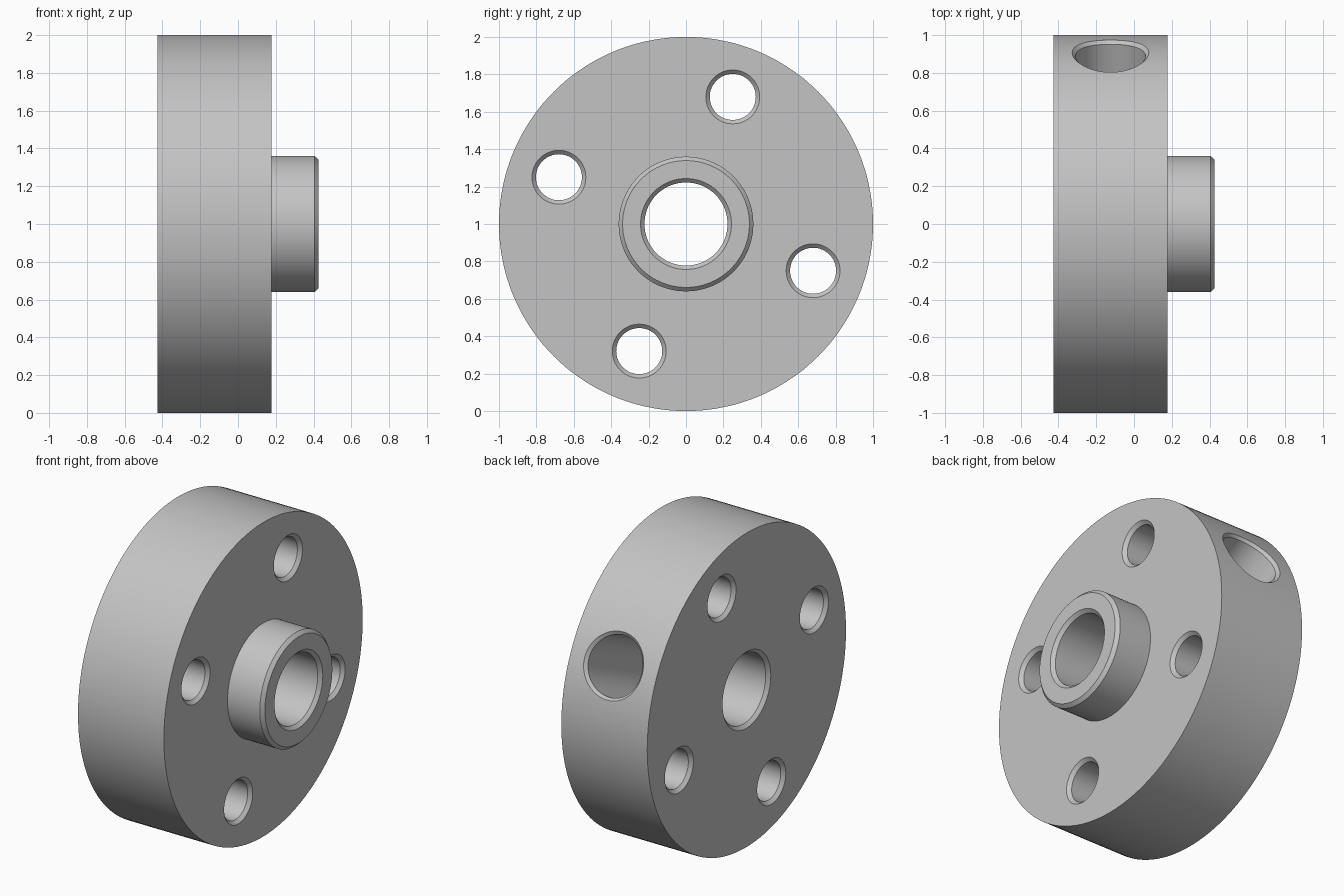
import bpy
import bmesh
from math import sin, cos, tau, radians, sqrt
from mathutils import Matrix

if "Cube" in bpy.data.objects:
    bpy.data.objects.remove(bpy.data.objects["Cube"], do_unlink=True)

grey = bpy.data.materials.new("light_grey_metal")
grey.use_nodes = True
grey.diffuse_color = (0.55, 0.55, 0.55, 1)
grey.node_tree.nodes["Principled BSDF"].inputs["Base Color"].default_value = (0.55, 0.55, 0.55, 1)

BACK, FACE, TIP = -0.427, 0.178, 0.427   # disc back, disc front, hub end
MID = (BACK + FACE) / 2
CH = 0.021                                # chamfer size


def loft(name, rings, closed=False, matrix=Matrix()):
    """Skin a list of point rings; cap the ends unless the loop is closed."""
    bm = bmesh.new()
    loops = [[bm.verts.new(p) for p in ring] for ring in rings]
    n = len(loops[0])
    pairs = list(zip(loops, loops[1:]))
    if closed:
        pairs.append((loops[-1], loops[0]))
    else:
        bm.faces.new(loops[0])
        bm.faces.new(loops[-1])
    for a, b in pairs:
        for i in range(n):
            j = (i + 1) % n
            bm.faces.new((a[i], a[j], b[j], b[i]))
    bmesh.ops.recalc_face_normals(bm, faces=bm.faces)
    bm.transform(matrix)
    mesh = bpy.data.meshes.new(name)
    bm.to_mesh(mesh)
    bm.free()
    mesh.materials.append(grey)
    obj = bpy.data.objects.new(name, mesh)
    bpy.context.collection.objects.link(obj)
    return obj


def ring(x, r, n):
    """Circle of radius r around the x axis."""
    return [(x, r * cos(tau * i / n), r * sin(tau * i / n)) for i in range(n)]


# Disc with hub and chamfered bore, turned as one profile
bore, hub = 0.222, 0.36
profile = [(BACK, bore + CH), (BACK, 1), (FACE, 1), (FACE, hub), (TIP - CH, hub),
           (TIP, hub - CH), (TIP, bore + CH), (TIP - CH, bore), (BACK + CH, bore)]
body = loft("flanged_hub", [ring(x, r, 144) for x, r in profile], closed=True,
            matrix=Matrix.Translation((0, 0, 1)))

cutters = []

# Four bolt holes, chamfered on both faces
bolt = 0.123
hole = [(BACK - CH, bolt + 2 * CH), (BACK + CH, bolt), (FACE - CH, bolt), (FACE + CH, bolt + 2 * CH)]
for k in range(4):
    a = radians(69.8 + 90 * k)
    place = Matrix.Translation((0, 0.724 * cos(a), 1 + 0.724 * sin(a)))
    cutters.append(loft("bolt_hole_cutter", [ring(x, r, 64) for x, r in hole], matrix=place))


# Radial screw hole into the bore, with a chamfer that follows the curved rim
def rim_ring(r, offset, n=72):
    pts = []
    for i in range(n):
        u, v = r * cos(tau * i / n), r * sin(tau * i / n)
        pts.append((u, sqrt(1 - v * v) + offset, v))
    return pts


screw = 0.185
inner = [(x, 0.05, z) for x, y, z in rim_ring(screw, 0)]
turn = Matrix.Translation((MID, 0, 1)) @ Matrix.Rotation(radians(24.8), 4, 'X')
cutters.append(loft("screw_hole_cutter",
                    [inner, rim_ring(screw, -0.02), rim_ring(screw + 0.036, 0.02),
                     [(x, 1.2, z) for x, y, z in rim_ring(screw + 0.036, 0)]], matrix=turn))

for c in cutters:
    c.hide_render = True
    mod = body.modifiers.new("cut", 'BOOLEAN')
    mod.operation, mod.solver, mod.object = 'DIFFERENCE', 'EXACT', c

# Apply the cuts, then drop the helpers
bpy.ops.object.select_all(action='DESELECT')
bpy.context.view_layer.objects.active = body
body.select_set(True)
for mod in list(body.modifiers):
    bpy.ops.object.modifier_apply(modifier=mod.name)
for c in cutters:
    bpy.data.objects.remove(c, do_unlink=True)
bpy.ops.object.shade_smooth_by_angle(angle=radians(25))
